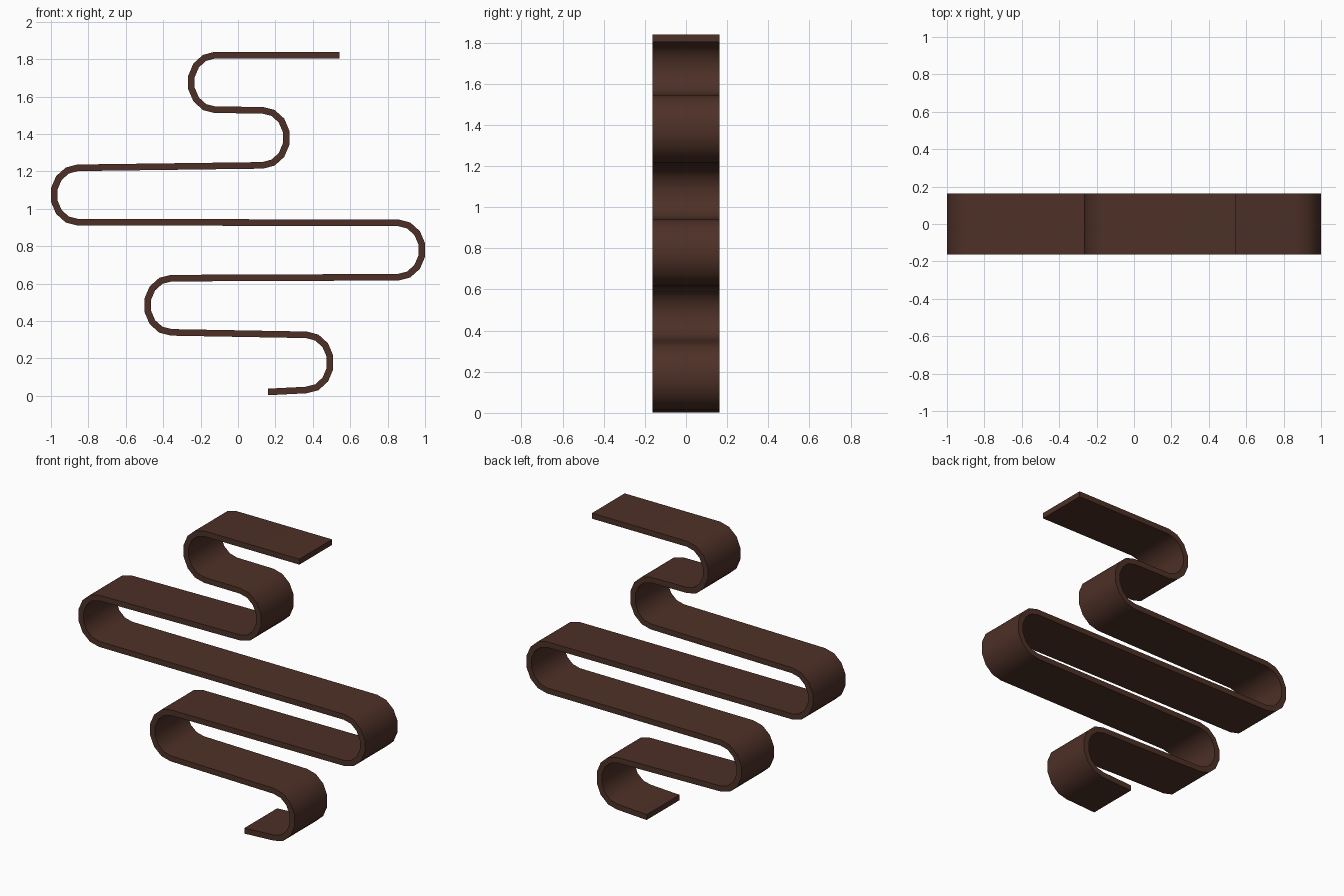
import bpy, bmesh, math
from mathutils import Vector

if "Cube" in bpy.data.objects:
    bpy.data.objects.remove(bpy.data.objects["Cube"])

HALF_W, HALF_T = 0.163, 0.0175   # half depth and half thickness of the ribbon
RX, SEG = 0.13, 7                # bend reach and facets per bend

# Each bend: (x where it starts, lower z, upper z, side it bulges to)
bends = [
    (0.365, 0.031, 0.326, 1),
    (-0.356, 0.339, 0.629, -1),
    (0.856, 0.634, 0.925, 1),
    (-0.856, 0.928, 1.219, -1),
    (0.131, 1.232, 1.527, 1),
    (-0.122, 1.529, 1.8215, -1),
]

# Centre line, from the bottom end to the top end
path = [Vector((0.16, 0.0205))]
for x, z0, z1, side in bends:
    for i in range(SEG + 1):
        a = -math.pi / 2 + math.pi * i / SEG
        path.append(Vector((x + side * RX * math.cos(a),
                            (z0 + z1) / 2 + (z1 - z0) / 2 * math.sin(a))))
path.append(Vector((0.543, 1.8215)))


def mitre(i):
    """Offset vector at path point i that keeps the thickness even."""
    dirs = []
    if i > 0:
        dirs.append((path[i] - path[i - 1]).normalized())
    if i < len(path) - 1:
        dirs.append((path[i + 1] - path[i]).normalized())
    normals = [Vector((-d.y, d.x)) for d in dirs]
    m = sum(normals, Vector((0, 0))).normalized()
    return m * (HALF_T / m.dot(normals[0]))


# Sweep a rectangular section along the path
bm = bmesh.new()
rings = []
for i, p in enumerate(path):
    o = mitre(i)
    rings.append([bm.verts.new((p.x + s * o.x, y, p.y + s * o.y))
                  for s, y in ((1, -HALF_W), (1, HALF_W), (-1, HALF_W), (-1, -HALF_W))])
for a, b in zip(rings, rings[1:]):
    for k in range(4):
        n = (k + 1) % 4
        bm.faces.new((a[k], a[n], b[n], b[k]))
bm.faces.new(rings[0])
bm.faces.new(rings[-1])
bmesh.ops.recalc_face_normals(bm, faces=bm.faces)

mesh = bpy.data.meshes.new("wavy_ribbon_shelf")
bm.to_mesh(mesh)
bm.free()
shelf = bpy.data.objects.new("wavy_ribbon_shelf", mesh)
bpy.context.collection.objects.link(shelf)

# Dark wood colour
wood = bpy.data.materials.new("dark_brown_wood")
wood.diffuse_color = (0.075, 0.03, 0.02, 1)
wood.use_nodes = True
wood.node_tree.nodes["Principled BSDF"].inputs["Base Color"].default_value = wood.diffuse_color
mesh.materials.append(wood)

# Smooth bends, sharp rims
bpy.context.view_layer.objects.active = shelf
shelf.select_set(True)
bpy.ops.object.shade_smooth_by_angle(angle=math.radians(35))
